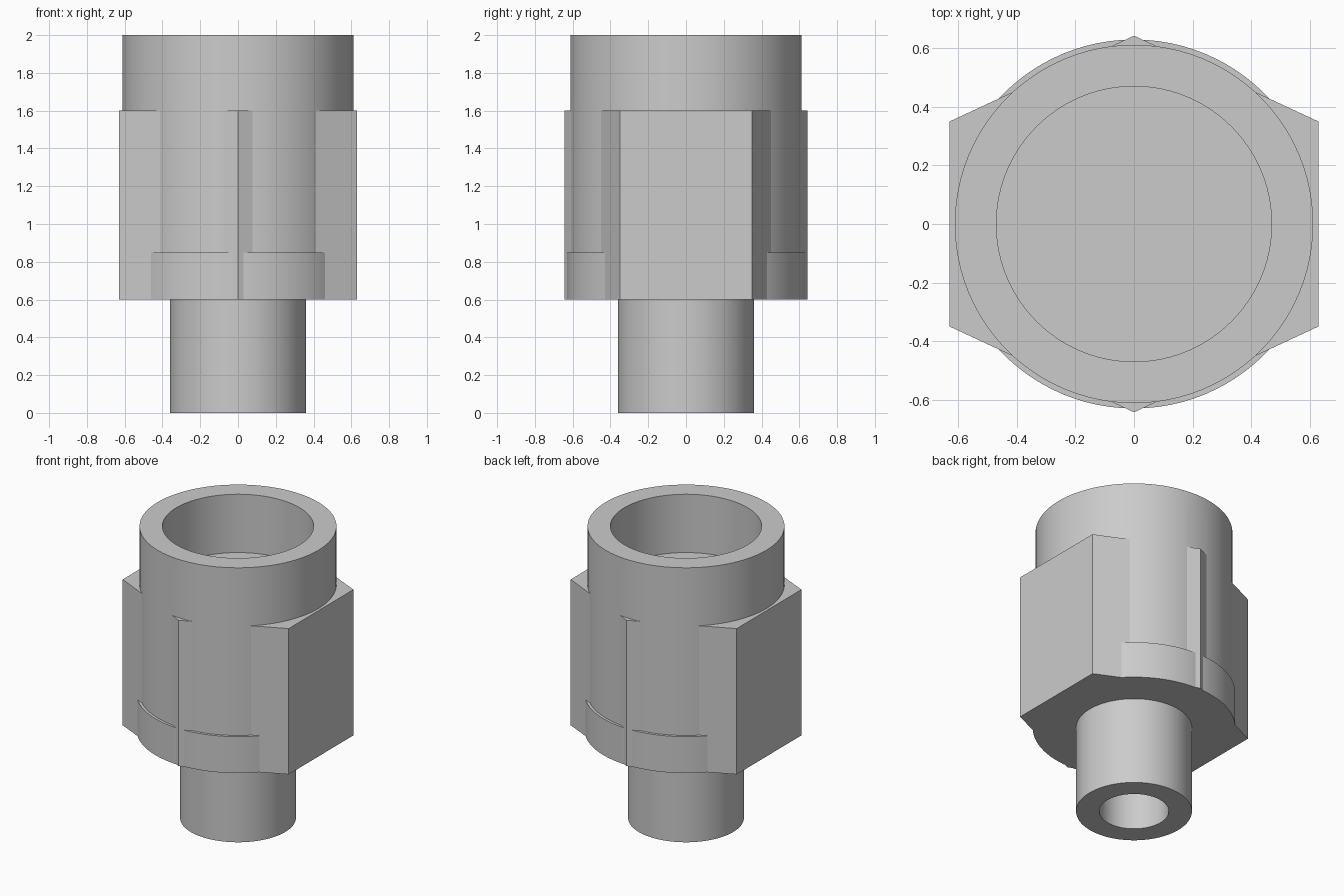
import bpy, bmesh
from math import radians, cos, sin, tau

SEGMENTS = 96

cube = bpy.data.objects.get("Cube")
if cube:
    bpy.data.objects.remove(cube, do_unlink=True)

grey = bpy.data.materials.new("light grey metal")
grey.use_nodes = True
colour = (0.6, 0.6, 0.6, 1)
grey.diffuse_color = colour
grey.node_tree.nodes["Principled BSDF"].inputs["Base Color"].default_value = colour


def circle(radius):
    return [(radius * cos(tau * i / SEGMENTS), radius * sin(tau * i / SEGMENTS))
            for i in range(SEGMENTS)]


def solid(name, levels):
    """Closed solid skinned through (outline, height) levels from bottom to top."""
    bm = bmesh.new()
    rings = [[bm.verts.new((x, y, z)) for x, y in outline] for outline, z in levels]
    bm.faces.new(rings[0][::-1])
    bm.faces.new(rings[-1])
    for low, high in zip(rings, rings[1:]):
        for i in range(len(low)):
            j = (i + 1) % len(low)
            bm.faces.new((low[i], low[j], high[j], high[i]))
    bmesh.ops.recalc_face_normals(bm, faces=bm.faces)
    mesh = bpy.data.meshes.new(name)
    bm.to_mesh(mesh)
    bm.free()
    mesh.materials.append(grey)
    obj = bpy.data.objects.new(name, mesh)
    bpy.context.collection.objects.link(obj)
    return obj


def combine(target, other, operation):
    """Apply a boolean and discard the second solid."""
    bpy.context.view_layer.objects.active = target
    mod = target.modifiers.new(operation.lower(), "BOOLEAN")
    mod.operation, mod.solver, mod.object = operation, "EXACT", other
    bpy.ops.object.modifier_apply(modifier=mod.name)
    bpy.data.objects.remove(other, do_unlink=True)


# Turned body: narrow stem, wide collar, slightly narrower sleeve
stem, collar, sleeve = circle(0.36), circle(0.63), circle(0.612)
fitting = solid("fitting_body", [(stem, 0), (stem, 0.6), (collar, 0.6),
                                 (collar, 0.85), (sleeve, 0.85), (sleeve, 2)])

# Wrench flats with two points at front and back
hexagon = [(0.63, -0.35), (0.63, 0.35), (0, 0.643),
           (-0.63, 0.35), (-0.63, -0.35), (0, -0.643)]
combine(fitting, solid("wrench_flats", [(hexagon, 0.6), (hexagon, 1.6)]), "UNION")

# Blind bores in the sleeve and in the stem
for name, radius, bottom, top in (("socket_cutter", 0.47, 1.6, 2.1),
                                  ("stem_cutter", 0.216, -0.1, 0.6)):
    outline = circle(radius)
    combine(fitting, solid(name, [(outline, bottom), (outline, top)]), "DIFFERENCE")

# Smooth round walls, crisp edges
bpy.ops.object.select_all(action="DESELECT")
fitting.select_set(True)
bpy.context.view_layer.objects.active = fitting
bpy.ops.object.shade_smooth_by_angle(angle=radians(10))
